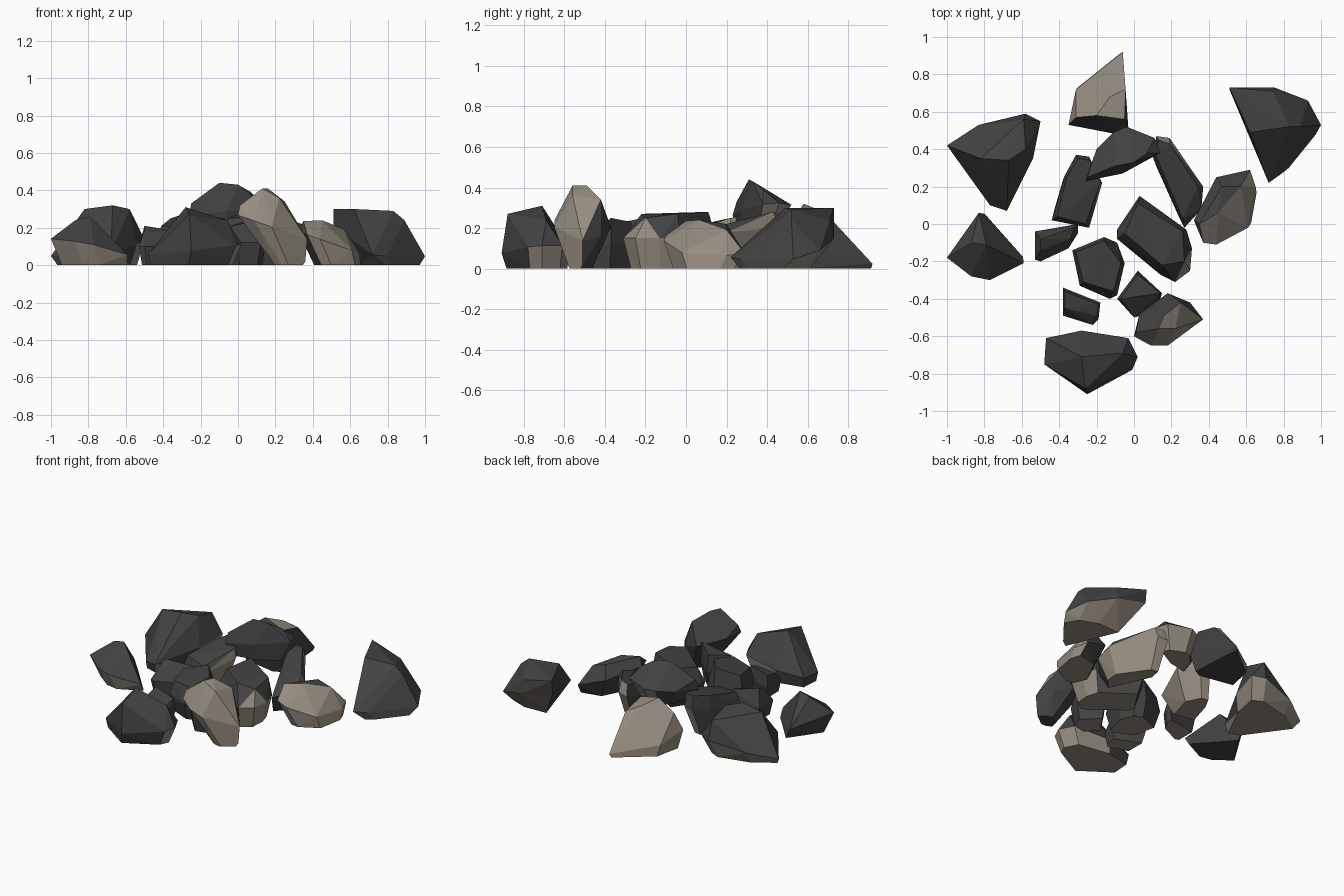
import bpy, bmesh
from mathutils import Vector


def material(name, rgb):
    m = bpy.data.materials.new(name)
    m.diffuse_color = (*rgb, 1)
    return m


CHARCOAL = material("charcoal crust", (0.055, 0.055, 0.055))
TAN = material("tan fracture", (0.30, 0.262, 0.215))
UNDER = (0, 0, -1)


def rock(name, outline, girdle, crown, base, tan=UNDER, limit=0.3, tan_base=True):
    """Faceted stone: plan outline on a tilted girdle plane, crown points above,
    shrunken outline on the ground. Faces looking along 'tan' are fractured."""
    n = len(outline)
    cx = sum(p[0] for p in outline) / n
    cy = sum(p[1] for p in outline) / n
    g, gx, gy = girdle
    scale, dx, dy, floor = base
    bm = bmesh.new()
    for x, y in outline:
        z = max(floor + 0.012, g + gx * (x - cx) + gy * (y - cy))
        bm.verts.new((x, y, z))
        bm.verts.new((cx + dx + scale * (x - cx), cy + dy + scale * (y - cy), floor))
    for p in crown:
        bm.verts.new(p)
    res = bmesh.ops.convex_hull(bm, input=bm.verts[:])
    loose = {v for v in res["geom_interior"] + res["geom_unused"]
             if isinstance(v, bmesh.types.BMVert)}
    bmesh.ops.delete(bm, geom=list(loose), context='VERTS')
    bmesh.ops.dissolve_limit(bm, angle_limit=0.06, verts=bm.verts[:], edges=bm.edges[:])
    bmesh.ops.recalc_face_normals(bm, faces=bm.faces[:])
    d = Vector(tan).normalized()
    for f in bm.faces:
        f.normal_update()
        fractured = f.normal.dot(d) > limit or (tan_base and f.normal.z < -0.6)
        f.material_index = int(fractured)
    me = bpy.data.meshes.new(name)
    bm.to_mesh(me)
    bm.free()
    me.materials.append(CHARCOAL)
    me.materials.append(TAN)
    bpy.context.collection.objects.link(bpy.data.objects.new(name, me))


# Large outer stones
rock("left_back_rock",
     [(-1, .42), (-.83, .53), (-.58, .59), (-.5, .55), (-.54, .35), (-.68, .07), (-.77, .1)],
     (.09, .15, .1), [(-.82, .35, .30), (-.67, .34, .32), (-.58, .40, .30), (-.59, .56, .26)],
     (.85, -.01, -.03, 0), (.6, .5, -1), .4)
rock("right_back_rock",
     [(.51, .72), (.75, .73), (.93, .66), (1, .53), (.79, .27), (.72, .22)],
     (.10, -.25, .2), [(.51, .73, .30), (.74, .71, .24), (.83, .52, .29), (.62, .49, .30),
                       (.89, .52, .24)],
     (.68, .04, -.05, 0), UNDER, .45)
rock("back_rock",
     [(-.06, .92), (-.03, .51), (-.09, .48), (-.35, .53), (-.31, .72), (-.2, .78)],
     (.09, 0, -.25), [(-.31, .57, .24), (-.2, .58, .32), (-.05, .56, .28), (-.13, .68, .28),
                      (-.045, .72, .24)],
     (.9, 0, .02, 0), (-.5, .7, .5), .1, False)
rock("left_rock",
     [(-.83, .06), (-.59, -.21), (-.77, -.3), (-.87, -.28), (-1, -.18)],
     (.10, -.22, -.15), [(-.79, -.11, .26), (-.87, -.10, .24)],
     (.85, .03, .03, 0), (-.6, -.8, -.4), .4, False)
rock("front_rock",
     [(-.47, -.61), (-.28, -.57), (-.03, -.61), (.02, -.71), (-.01, -.78), (-.25, -.91),
      (-.48, -.75)],
     (.09, .1, .05), [(-.28, -.71, .31), (-.26, -.88, .27), (-.06, -.69, .24)],
     (.88, -.02, 0, 0), (1, .6, -.8), .55)

# Middle stones
rock("inner_left_rock",
     [(-.31, .37), (-.24, .36), (-.17, .22), (-.24, -.02), (-.44, .02), (-.37, .26)],
     (.16, .2, .1), [(-.3, .35, .27), (-.24, .34, .27), (-.18, .22, .25), (-.41, .04, .21),
                     (-.26, 0, .19), (-.36, .25, .25)],
     (.7, -.03, 0, 0), (1, .4, -.5), .5)
rock("top_rock",
     [(-.04, .52), (.11, .46), (.14, .38), (-.06, .27), (-.26, .23), (-.2, .4), (-.11, .49)],
     (.30, .1, .1), [(-.1, .31, .44), (0, .33, .43), (.07, .38, .39), (-.25, .25, .33)],
     (.65, 0, -.03, .18), (.4, .5, -.7), .45)
rock("inner_right_rock",
     [(.12, .47), (.19, .46), (.37, .2), (.36, .08), (.27, -.02), (.1, .36)],
     (.17, .15, .2), [(.13, .45, .27), (.19, .43, .28), (.34, .2, .22), (.26, .03, .17),
                      (.12, .36, .25)],
     (.72, -.02, -.02, 0), (.7, .7, -.6), .5)
rock("right_rock",
     [(.44, .25), (.62, .29), (.65, .2), (.61, -.02), (.44, -.11), (.37, -.1), (.32, .02)],
     (.12, -.35, 0), [(.35, 0, .235), (.45, .06, .24), (.57, .2, .19), (.47, .2, .22)],
     (.75, .045, 0, 0), (.7, -.8, -.1), .25)
rock("centre_rock",
     [(.03, .15), (.28, -.03), (.31, -.13), (.3, -.25), (.22, -.31), (.14, -.27), (-.09, -.08),
      (-.09, -.03)],
     (.15, 0, 0), [(.02, .11, .28), (.26, -.04, .27), (.27, -.2, .25), (.15, -.22, .27),
                   (-.05, -.05, .25)],
     (.8, 0, 0, 0), (.7, -.6, -.4), .55)
rock("inner_front_rock",
     [(-.16, -.07), (-.09, -.1), (-.05, -.21), (-.09, -.38), (-.13, -.4), (-.29, -.33),
      (-.33, -.14)],
     (.12, 0, 0), [(-.16, -.09, .26), (-.07, -.21, .25), (-.11, -.36, .22), (-.27, -.31, .21),
                   (-.31, -.15, .22)],
     (.8, 0, 0, 0))

# Small stones
rock("small_left_rock",
     [(-.53, -.04), (-.3, 0), (-.3, -.05), (-.35, -.13), (-.5, -.2), (-.53, -.19)],
     (.1, 0, 0), [(-.5, -.08, .21), (-.32, -.02, .18), (-.34, -.08, .17), (-.5, -.14, .18)],
     (.85, 0, 0, 0))
rock("small_front_rock",
     [(-.38, -.34), (-.18, -.42), (-.19, -.51), (-.22, -.54), (-.38, -.49)],
     (.08, 0, 0), [(-.37, -.36, .16), (-.19, -.43, .15), (-.2, -.49, .13), (-.37, -.45, .14)],
     (.85, 0, 0, 0))
rock("wedge_rock",
     [(.02, -.25), (.15, -.37), (.12, -.47), (0, -.5), (-.09, -.4)],
     (.12, 0, 0), [(.02, -.27, .23), (.14, -.37, .25), (-.07, -.4, .2)],
     (.8, 0, 0, 0))

# Tall leaning stone with the big pale face
rock("tall_front_rock",
     [(.18, -.37), (.3, -.42), (.37, -.51), (.18, -.65), (.09, -.65), (0, -.6), (.03, -.48)],
     (.21, -.35, 0), [(.13, -.56, .41), (.16, -.49, .41), (.25, -.42, .34), (.01, -.58, .32),
                      (.22, -.56, .36), (.36, -.51, .02)],
     (.4, .1, 0, 0), (.5, -.85, 0), .15, False)
